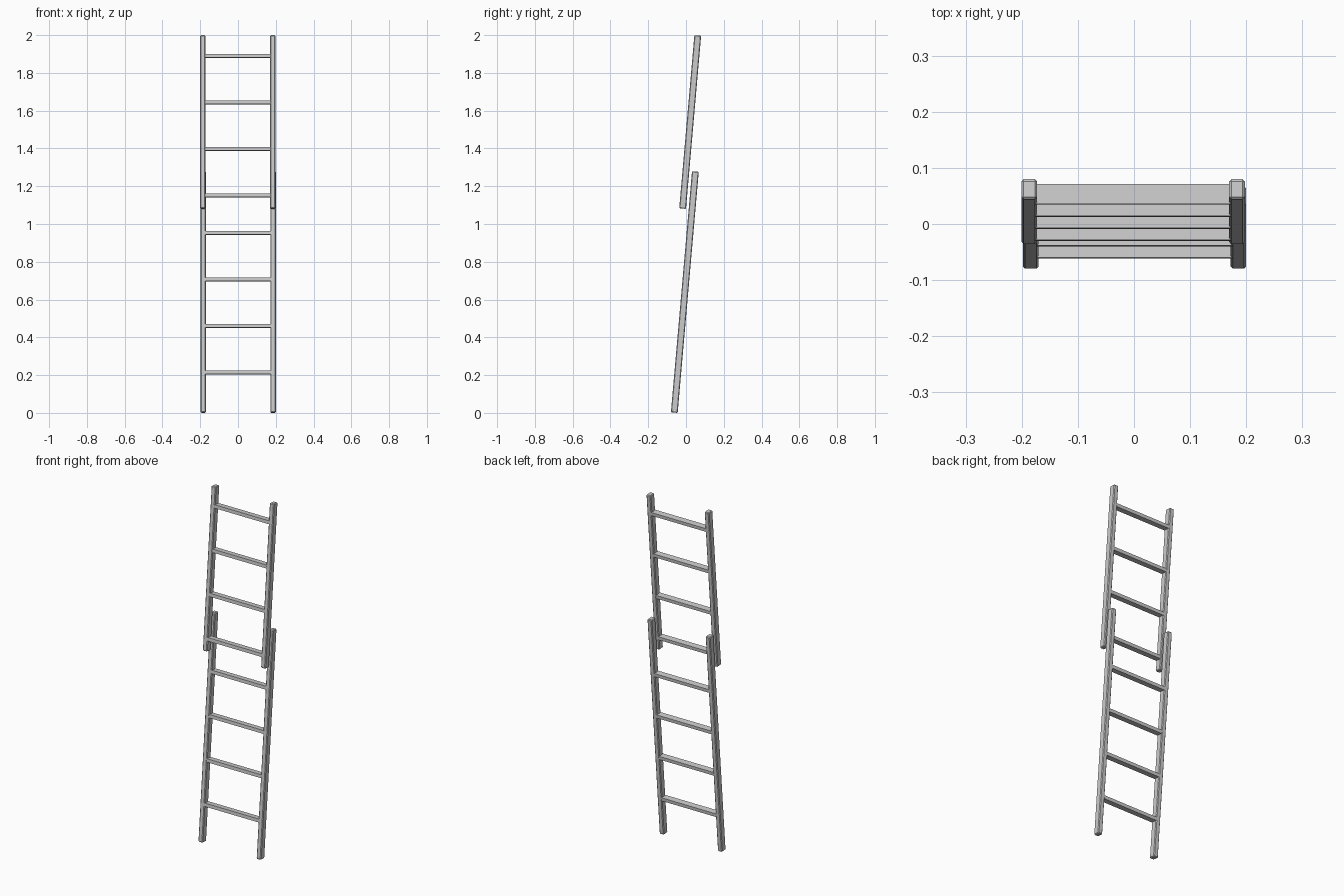
import bpy
import math
from mathutils import Matrix, Vector

cube = bpy.data.objects.get("Cube")
if cube:
    bpy.data.objects.remove(cube, do_unlink=True)

LEAN = math.radians(5)
RAIL_W, RAIL_D = 0.028, 0.036
RAIL_X = 0.185          # rail centre from the ladder axis
RUNG_H, RUNG_D = 0.019, 0.035
RUNG_STEP = 0.247

metal = bpy.data.materials.new("grey metal")
metal.use_nodes = True
grey = (0.6, 0.6, 0.6, 1)
metal.diffuse_color = grey
metal.node_tree.nodes["Principled BSDF"].inputs["Base Color"].default_value = grey


def bar(name, size, centre, frame, bevel=0):
    """Box of the given size, placed in a leaning ladder frame."""
    bpy.ops.mesh.primitive_cube_add(size=1)
    obj = bpy.context.object
    obj.name = name
    obj.data.transform(Matrix.Diagonal((*size, 1)))
    obj.data.materials.append(metal)
    obj.matrix_world = frame @ Matrix.Translation(centre)
    if bevel:
        mod = obj.modifiers.new("soft edges", 'BEVEL')
        mod.width = bevel
        mod.segments = 1
    return obj


def ladder(name, foot, length, first_rung):
    """Two rails and four rungs; first_rung is measured along the rails."""
    frame = Matrix.Translation(Vector(foot)) @ Matrix.Rotation(-LEAN, 4, 'X')
    for side, sx in (("left", 1), ("right", -1)):
        bar(f"{name}_{side}_rail", (RAIL_W, RAIL_D, length),
            (sx * RAIL_X, 0, length / 2), frame, 0.004)
    for i in range(4):
        bar(f"{name}_rung_{i + 1}", (2 * RAIL_X - RAIL_W + 0.01, RUNG_D, RUNG_H),
            (0, 0, first_rung + i * RUNG_STEP), frame)


# Lower section stands on the ground, upper section overlaps its front
ladder("lower", (0.001, -0.062, 0.0016), 1.281, 0.213)
ladder("upper", (-0.0015, -0.018, 1.0816), 0.920, 0.07)
